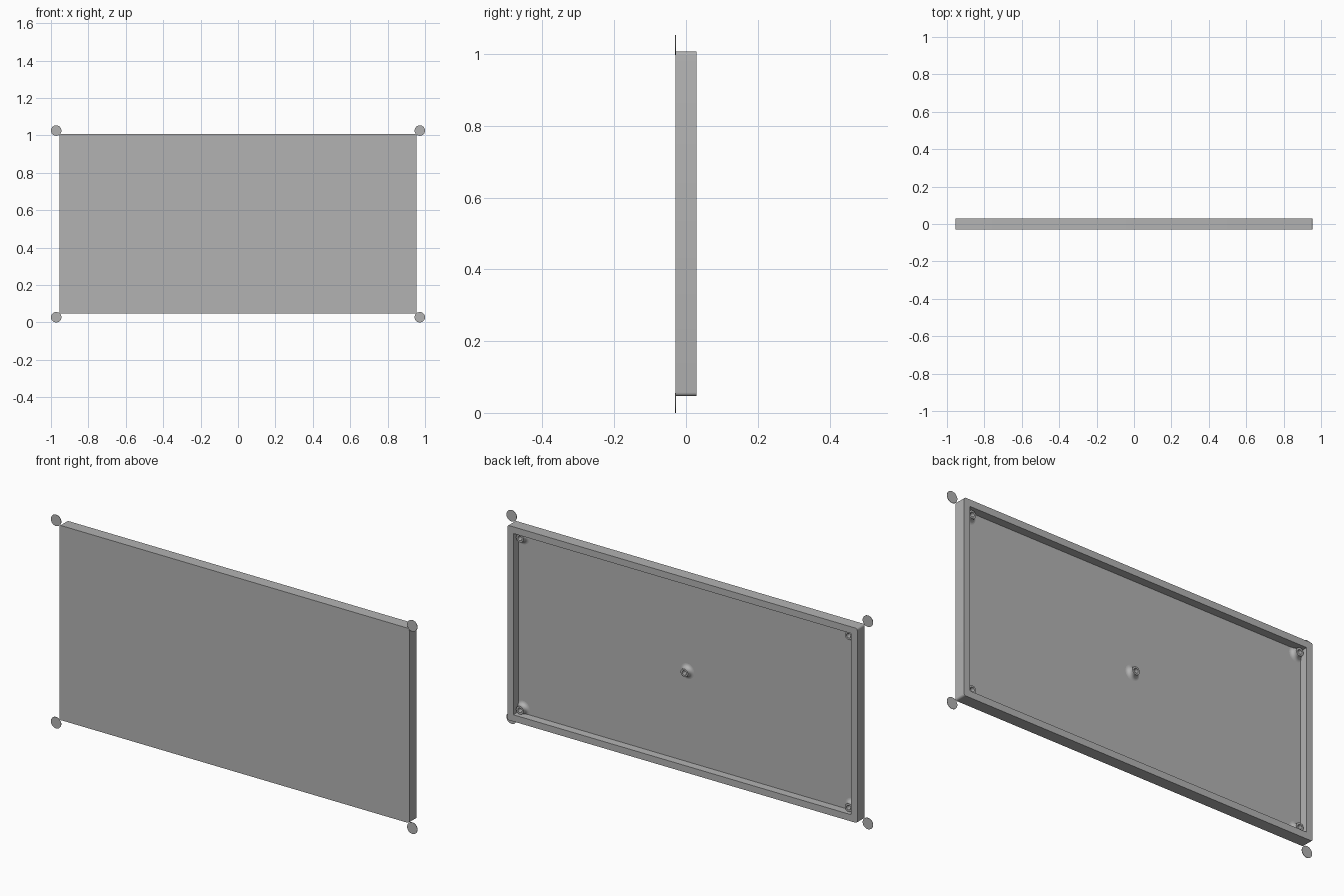
import bpy, bmesh
from math import pi, sin, cos, radians

cube = bpy.data.objects.get("Cube")
if cube:
    bpy.data.objects.remove(cube)

GREY = (0.45, 0.45, 0.45, 1)
grey = bpy.data.materials.new("plain_grey")
grey.use_nodes = True
grey.diffuse_color = GREY
grey.node_tree.nodes["Principled BSDF"].inputs["Base Color"].default_value = GREY

HALF_W, HALF_H, MID_Z = 0.955, 0.48, 0.527
FRONT, BACK, FLOOR = -0.029, 0.029, -0.011
RIM = 0.033


def finish(name, bm, smooth=True):
    bmesh.ops.recalc_face_normals(bm, faces=bm.faces)
    mesh = bpy.data.meshes.new(name)
    bm.to_mesh(mesh)
    bm.free()
    mesh.materials.append(grey)
    obj = bpy.data.objects.new(name, mesh)
    bpy.context.collection.objects.link(obj)
    if smooth:
        bpy.ops.object.select_all(action='DESELECT')
        obj.select_set(True)
        bpy.context.view_layer.objects.active = obj
        bpy.ops.object.shade_smooth_by_angle(angle=radians(35))
    return obj


def bridge(bm, a, b):
    n = len(a)
    for i in range(n):
        bm.faces.new((a[i], a[(i + 1) % n], b[(i + 1) % n], b[i]))


def rounded_ring(bm, inset, radius, y, steps=5):
    """Rounded rectangle of vertices facing along y."""
    ring = []
    for k, (sx, sz) in enumerate(((1, 1), (-1, 1), (-1, -1), (1, -1))):
        cx = sx * (HALF_W - inset - radius)
        cz = MID_Z + sz * (HALF_H - inset - radius)
        for i in range(steps + 1):
            a = (k + i / steps) * pi / 2
            ring.append(bm.verts.new((cx + radius * cos(a), y, cz + radius * sin(a))))
    return ring


# Shallow tray: flat front panel with a raised rim behind it
bm = bmesh.new()
rings = [rounded_ring(bm, 0, 0.01, FRONT), rounded_ring(bm, 0, 0.01, BACK),
         rounded_ring(bm, RIM, 0.003, BACK), rounded_ring(bm, RIM, 0.003, FLOOR)]
for a, b in zip(rings, rings[1:]):
    bridge(bm, a, b)
bm.faces.new(rings[0])
bm.faces.new(rings[-1])
finish("tray_panel", bm)


# Hollow screw posts with a filleted foot
def screw_post(name, x, z, outer=0.02, hole=0.011, fillet=0.018, top=0.014, sides=24):
    arc = [i * pi / 12 for i in range(7)]
    profile = [(outer + fillet * (1 - sin(a)), FLOOR + fillet * (1 - cos(a)) + 0.0003)
               for a in arc]
    profile += [(outer, top), (hole, top), (hole, FLOOR + 0.0005)]
    bm = bmesh.new()
    rings = [[bm.verts.new((x + r * cos(2 * pi * i / sides), y, z + r * sin(2 * pi * i / sides)))
              for i in range(sides)] for r, y in profile]
    for a, b in zip(rings, rings[1:]):
        bridge(bm, a, b)
    bm.faces.new(rings[0])
    bm.faces.new(rings[-1])
    finish(name, bm)


screw_post("centre_post", 0, MID_Z)

# Thin round tabs at the corners, level with the front face
for sx, side in ((1, "left"), (-1, "right")):
    for sz, level in ((1, "top"), (-1, "bottom")):
        screw_post(f"{level}_{side}_post", sx * (HALF_W - 0.058), MID_Z + sz * (HALF_H - 0.056))
        bm = bmesh.new()
        discs = [[bm.verts.new((sx * 0.972 + 0.028 * cos(2 * pi * i / 32), y,
                                MID_Z + sz * 0.499 + 0.028 * sin(2 * pi * i / 32)))
                  for i in range(32)] for y in (FRONT - 0.0015, FRONT + 0.0005)]
        bridge(bm, *discs)
        for disc in discs:
            bm.faces.new(disc)
        finish(f"{level}_{side}_tab", bm)
